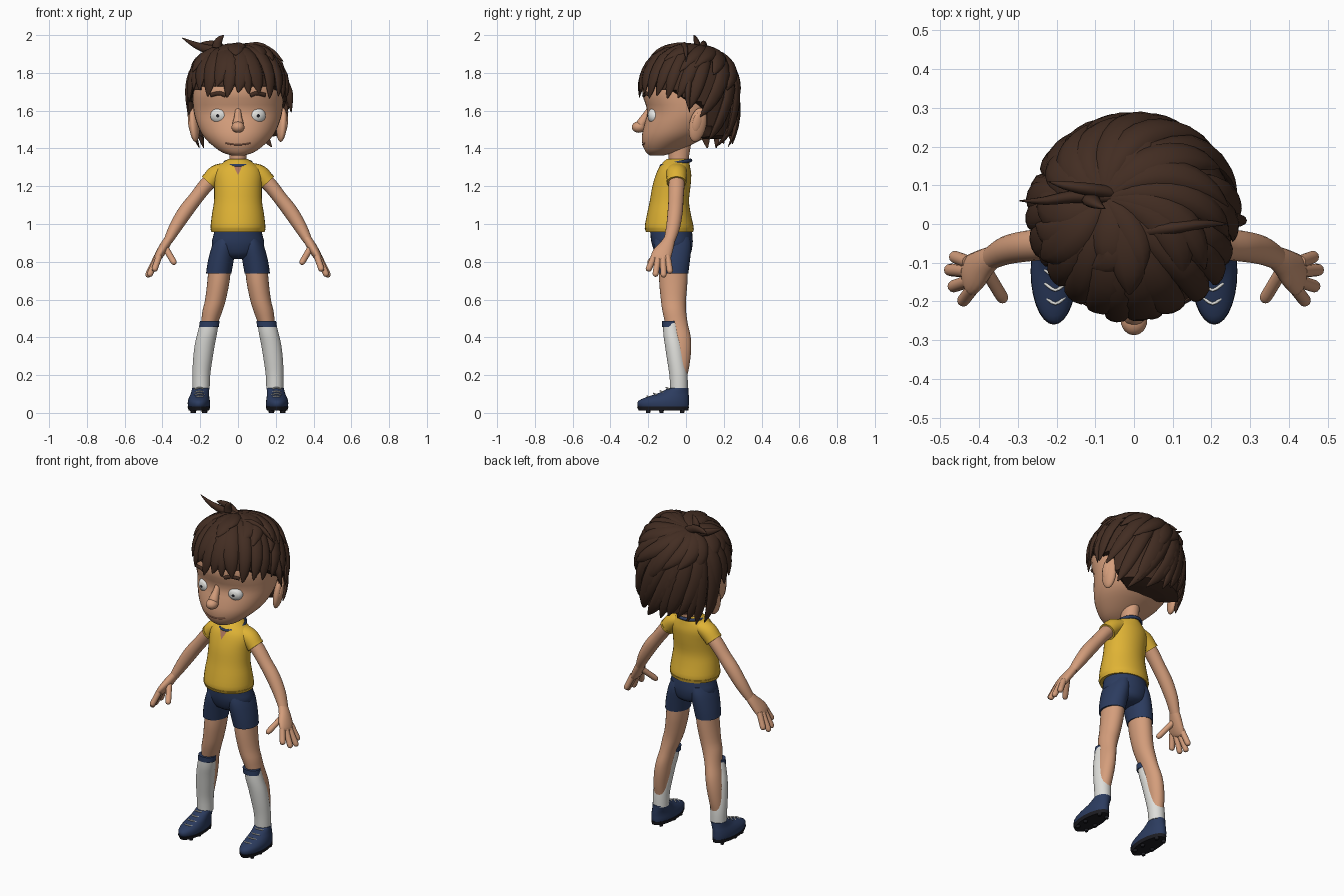
import bpy, bmesh, math, random
from mathutils import Vector, Matrix

random.seed(4)
if "Cube" in bpy.data.objects:
    bpy.data.objects.remove(bpy.data.objects["Cube"], do_unlink=True)


def material(name, r, g, b):
    m = bpy.data.materials.new(name)
    m.use_nodes = True
    m.diffuse_color = (r, g, b, 1)
    m.node_tree.nodes["Principled BSDF"].inputs["Base Color"].default_value = (r, g, b, 1)
    return m


SKIN = material("skin", .66, .34, .2)
HAIR = material("dark brown hair", .055, .026, .016)
YELLOW = material("yellow cloth", .74, .45, .035)
NAVY = material("navy cloth", .025, .045, .115)
WHITE = material("white knit", .72, .72, .69)
EYE = material("eye white", .8, .8, .78)
BLACK = material("black rubber", .012, .012, .016)
LIP = material("lip", .42, .18, .11)
made = []


def finish(name, bm, *mats):
    bmesh.ops.recalc_face_normals(bm, faces=bm.faces[:])
    me = bpy.data.meshes.new(name)
    bm.to_mesh(me)
    bm.free()
    for m in mats:
        me.materials.append(m)
    ob = bpy.data.objects.new(name, me)
    bpy.context.collection.objects.link(ob)
    made.append(ob)
    return ob


def spline(rows, steps):
    """Smooth interpolation through rows of numbers."""
    rows = [Vector(r) for r in rows]
    out = []
    for i in range(len(rows) - 1):
        a, b = rows[max(i - 1, 0)], rows[i]
        c, d = rows[i + 1], rows[min(i + 2, len(rows) - 1)]
        for k in range(steps):
            t = k / steps
            out.append(b + (c - a) * (t / 2) + (2 * a - 5 * b + 4 * c - d) * (t * t / 2)
                       + (3 * b - a - 3 * c + d) * (t ** 3 / 2))
    return out + [rows[-1]]


def skin_rings(name, rings, mat):
    bm = bmesh.new()
    rows = [[bm.verts.new(p) for p in ring] for ring in rings]
    n = len(rows[0])
    for a, b in zip(rows, rows[1:]):
        for i in range(n):
            bm.faces.new((a[i], a[(i + 1) % n], b[(i + 1) % n], b[i]))
    bm.faces.new(rows[0])
    bm.faces.new(rows[-1])
    return finish(name, bm, mat)


def ring(c, u, v, n):
    return [c + u * math.cos(math.tau * i / n) + v * math.sin(math.tau * i / n) for i in range(n)]


def loft(name, rows, mat, side=1, n=28, steps=3):
    """Level rings: height, centre x, half width, front y, back y."""
    rings = []
    for z, cx, rx, yf, yb in spline(rows, steps):
        rings.append(ring(Vector((cx * side, (yf + yb) / 2, z)), Vector((rx, 0, 0)),
                          Vector((0, (yb - yf) / 2, 0)), n))
    return skin_rings(name, rings, mat)


def tube(name, rows, mat, up=(0, 1, 0), side=1, n=14, steps=3):
    """Rings square to a path: x, y, z, half width, half depth (towards up)."""
    pts = spline(rows, steps)
    cs = [Vector((p[0] * side, p[1], p[2])) for p in pts]
    rings = []
    for i, c in enumerate(cs):
        t = cs[min(i + 1, len(cs) - 1)] - cs[max(i - 1, 0)]
        u = up(c) if callable(up) else Vector(up)
        s = t.cross(u).normalized()
        d = s.cross(t).normalized()
        rings.append(ring(c, s * max(pts[i][3], .001), d * max(pts[i][4], .001), n))
    return skin_rings(name, rings, mat)


def ball(name, loc, size, mat, tilt=(0, 0, 0), mats=()):
    bm = bmesh.new()
    bmesh.ops.create_uvsphere(bm, u_segments=24, v_segments=16, radius=1)
    ob = finish(name, bm, mat, *mats)
    ob.location, ob.scale, ob.rotation_euler = loc, size, tilt
    return ob


# Head
HEAD = [(1.362, 0, .03, -.19, -.12), (1.38, 0, .085, -.212, -.06), (1.42, 0, .14, -.23, .03),
        (1.47, 0, .187, -.233, .12), (1.53, 0, .217, -.22, .17), (1.6, 0, .235, -.205, .2),
        (1.7, 0, .24, -.232, .215), (1.8, 0, .22, -.2, .2), (1.88, 0, .15, -.13, .15),
        (1.92, 0, .04, -.03, .06)]
loft("head", HEAD, SKIN, n=40)


def face_y(x, z):
    z0, _, rx, yf, yb = min(spline(HEAD, 8), key=lambda r: abs(r[0] - z))
    return (yf + yb) / 2 - (yb - yf) / 2 * math.sqrt(max(0, 1 - (x / rx) ** 2))


loft("neck", [(1.24, 0, .06, -.1, .02), (1.32, 0, .046, -.09, .012), (1.44, 0, .05, -.1, .03)], SKIN)
tube("nose", [(0, -.185, 1.62, .014, .014), (0, -.212, 1.57, .02, .022), (0, -.24, 1.525, .03, .026),
              (0, -.235, 1.49, .018, .02)], SKIN)
ball("nose_tip", (0, -.25, 1.513), (.034, .037, .03), SKIN)
mouth = [-.065, -.035, 0, .035, .065]
tube("mouth", [(x, face_y(x, 1.42), 1.42 + x * x * 2, .004, .004) for x in mouth], LIP, n=8)

for s, tag in ((1, "left"), (-1, "right")):
    # Eyes: pupil by closeness to the front pole
    eye = ball(tag + "_eye", (.1 * s, -.163, 1.573), (.047, .044, .04), EYE,
               (math.pi / 2, 0, .2 * s), (BLACK, WHITE))
    for f in eye.data.polygons:
        f.material_index = 1 if f.center.z > .975 else 2 if f.center.z > .86 else 0
    brow = [(.065, 1.68), (.1, 1.692), (.145, 1.682)]
    tube(tag + "_eyebrow", [(x, face_y(x, z) - .004, z, .011, .008) for x, z in brow], HAIR, side=s, n=8)
    ball(tag + "_ear", (.232 * s, .062, 1.525), (.026, .046, .092), SKIN, (-.18, .12 * s, .25 * s))
    ball(tag + "_ear_hollow", (.25 * s, .06, 1.535), (.013, .026, .055), SKIN, (-.18, .12 * s, .25 * s))

# Hair: a fitted cap under swept locks
CENTRE, RX, RY, POW = Vector((0, .015, 1.67)), .258, .25, 2.5
HAIRLINE = [(-1, 1.72), (-.4, 1.7), (-.1, 1.655), (.25, 1.62), (.42, 1.46), (1, 1.45)]


def hair_surface(d):
    h = math.hypot(d.x / RX, d.y / RY)
    v = abs(d.z) / (.262 if d.z > 0 else .42)
    return CENTRE + d * (h ** POW + v ** POW) ** (-1 / POW)


def hairline(t):
    for (a, za), (b, zb) in zip(HAIRLINE, HAIRLINE[1:]):
        if t <= b:
            return za + (zb - za) * (t - a) / (b - a)
    return HAIRLINE[-1][1]


bm = bmesh.new()
bmesh.ops.create_uvsphere(bm, u_segments=48, v_segments=40, radius=1)
for v in bm.verts:
    edge = hairline(v.co.y / max(math.hypot(v.co.x, v.co.y), .001))
    p = hair_surface(v.co)
    if p.z < edge:
        p = Vector((p.x * .75, p.y * .75, edge))
    v.co = p
finish("hair_cap", bm, HAIR)

CROWN = Vector((-.08, .055, .26)).normalized()
SHAPE = [.35, .7, .95, 1, .9, .6, .08]


def lock(name, angle, z, width, thick, lift, sweep):
    dz = z - CENTRE.z
    r = .25 * (1 - abs(dz / (.262 if dz > 0 else .42)) ** POW) ** (1 / POW)
    tip = Vector((r * math.cos(angle), r * math.sin(angle), dz)).normalized()
    across = Vector((-math.sin(angle), math.cos(angle), 0))
    rows = []
    for i, k in enumerate(SHAPE):
        t = .06 + .94 * i / (len(SHAPE) - 1)
        d = (CROWN * (1 - t) + tip * t + across * sweep * math.sin(math.pi * t)).normalized()
        p = hair_surface(d) + d * (lift * t * t)
        rows.append((*p, width * k, thick * k))
    tube(name, rows, HAIR, up=lambda c: c - CENTRE, n=10, steps=2)


for i in range(28):
    a = math.tau * i / 28
    lock(f"hair_edge_lock_{i}", a, hairline(math.sin(a)) + random.uniform(-.05, .015),
         random.uniform(.036, .05), .02, random.uniform(.004, .018), random.uniform(.02, .2))
for i in range(17):
    a = math.tau * (i + random.uniform(.2, .8)) / 17
    z = 1.78 - .09 * math.sin(a) + random.uniform(-.05, .05)
    lock(f"hair_top_lock_{i}", a, z, random.uniform(.04, .056), .024,
         random.uniform(.012, .024), random.uniform(.05, .25))
# Loose tufts at the crown and side
TUFTS = [[(-.06, .07, 1.91), (-.16, .07, 1.925), (-.23, .06, 1.95), (-.295, .06, 1.985)],
         [(-.11, .065, 1.9), (-.11, .06, 1.95), (-.095, .05, 1.98), (-.075, .04, 2.0)],
         [(-.06, .08, 1.91), (-.12, .09, 1.945), (-.18, .1, 1.95), (-.22, .11, 1.945)],
         [(.02, -.02, 1.92), (.1, -.01, 1.94), (.18, 0, 1.91), (.24, 0, 1.86)],
         [(.23, .02, 1.78), (.265, .01, 1.7), (.275, .01, 1.65), (.282, .02, 1.59)]]
for i, path in enumerate(TUFTS):
    tube(f"hair_tuft_{i}", [(*p, r, r * .7) for p, r in zip(path, (.025, .024, .016, .002))], HAIR, n=10)

# Shirt
loft("shirt", [(.962, 0, .138, -.208, .034), (.985, 0, .145, -.218, .04), (1.05, 0, .138, -.207, .026),
               (1.12, 0, .127, -.192, .016), (1.2, 0, .126, -.178, .024), (1.26, 0, .128, -.16, .028),
               (1.3, 0, .112, -.142, .022), (1.33, 0, .072, -.118, .016), (1.345, 0, .05, -.1, .012)],
     YELLOW, n=36)
loft("shirt_hem", [(.958, 0, .141, -.212, .038), (.975, 0, .146, -.219, .042)], YELLOW, n=36)
bm = bmesh.new()
rows = [ring(Vector((math.cos(a), math.sin(a), 0)), Vector((math.cos(a), math.sin(a), 0)) * .1,
             Vector((0, 0, .12)), 8) for a in [math.tau * i / 32 for i in range(32)]]
vs = [[bm.verts.new(p) for p in r] for r in rows]
for i in range(32):
    a, b = vs[i], vs[(i + 1) % 32]
    for j in range(8):
        bm.faces.new((a[j], a[(j + 1) % 8], b[(j + 1) % 8], b[j]))
collar = finish("collar_trim", bm, NAVY)
collar.location, collar.scale, collar.rotation_euler = (0, -.053, 1.322), (.071, .08, .08), (.19, 0, 0)
bm = bmesh.new()
bm.faces.new([bm.verts.new(p) for p in ((-.022, -.142, 1.305), (.022, -.142, 1.305), (0, -.164, 1.26))])
finish("neck_notch", bm, LIP)

# Shorts seat
loft("shorts_seat", [(.815, 0, .04, -.11, -.02), (.835, 0, .1, -.155, .02), (.89, 0, .138, -.18, .035),
                     (.94, 0, .13, -.188, .034), (.975, 0, .122, -.19, .03)], NAVY, n=32)

for s, tag in ((1, "left"), (-1, "right")):
    # Arm and sleeve
    tube(tag + "_sleeve", [(.07, -.05, 1.285, .04, .055), (.115, -.05, 1.262, .05, .054),
                           (.153, -.05, 1.222, .046, .05)], YELLOW, side=s, n=20)
    tube(tag + "_sleeve_hem", [(.147, -.05, 1.229, .049, .053), (.156, -.05, 1.219, .048, .052)],
         YELLOW, side=s, n=20)
    tube(tag + "_arm", [(.11, -.05, 1.265, .04, .042), (.17, -.05, 1.205, .039, .042),
                        (.225, -.053, 1.135, .037, .04), (.277, -.057, 1.068, .039, .04),
                        (.33, -.068, .985, .034, .037), (.37, -.088, .912, .024, .03)], SKIN, side=s, n=20)
    # Hand
    tube(tag + "_palm", [(.36, -.083, .93, .022, .028), (.385, -.1, .89, .025, .038),
                         (.412, -.125, .845, .024, .052), (.43, -.138, .815, .018, .05),
                         (.436, -.142, .805, .008, .03)], SKIN, side=s, n=18)
    fingers = [((.428, -.098, .83), (.468, -.083, .738)), ((.432, -.122, .82), (.482, -.118, .718)),
               ((.428, -.148, .82), (.472, -.163, .722)), ((.418, -.168, .83), (.445, -.203, .75)),
               ((.385, -.115, .875), (.334, -.2, .788))]
    for i, (a, b) in enumerate(fingers):
        a, b = Vector(a), Vector(b)
        prof = [(0, .017), (.5, .0165), (.85, .016), (.96, .011), (1, .003)]
        tube(f"{tag}_finger_{i}", [(*a.lerp(b, t), r, r) for t, r in prof], SKIN, side=s, n=12)
    # Leg
    loft(tag + "_shorts_leg", [(.738, .102, .067, -.15, .012), (.8, .092, .068, -.16, .02),
                               (.88, .075, .064, -.17, .028), (.93, .066, .05, -.165, .02)], NAVY, s)
    loft(tag + "_leg", [(.8, .095, .06, -.14, .01), (.7, .103, .059, -.142, .008), (.6, .119, .055, -.133, 0),
                        (.54, .135, .053, -.125, 0), (.47, .152, .045, -.11, .01), (.4, .167, .045, -.1, .025),
                        (.33, .178, .045, -.09, .027), (.25, .188, .04, -.075, .018),
                        (.18, .193, .036, -.07, .004), (.1, .195, .034, -.07, 0)], SKIN, s)
    # Sock
    loft(tag + "_sock", [(.125, .195, .045, -.083, .01), (.2, .194, .047, -.088, .008),
                         (.28, .187, .051, -.1, -.002), (.36, .176, .053, -.112, -.012),
                         (.42, .163, .052, -.12, -.025), (.475, .153, .049, -.122, -.035)], WHITE, s)
    loft(tag + "_sock_band", [(.456, .153, .052, -.127, -.04), (.487, .15, .052, -.127, -.04)], NAVY, s)
    # Boot
    loft(tag + "_boot", [(.028, .207, .056, -.25, .013), (.045, .207, .059, -.258, .015),
                         (.065, .207, .058, -.25, .015), (.085, .205, .053, -.205, .015),
                         (.105, .201, .048, -.145, .014), (.133, .197, .045, -.09, .013)], NAVY, s)
    loft(tag + "_sole", [(.013, .207, .054, -.25, .012), (.033, .207, .06, -.26, .016)], BLACK, s)
    for i, (dx, y) in enumerate([(-.03, -.2), (.03, -.2), (-.035, -.13), (.035, -.13), (-.025, -.02), (.025, -.02)]):
        loft(f"{tag}_stud_{i}", [(0, .207 + dx, .009, y - .011, y + .011),
                                 (.02, .207 + dx, .013, y - .015, y + .015)], BLACK, s, 10, 1)
    for i, (y, z) in enumerate([(-.2, .085), (-.165, .099), (-.13, .112), (-.098, .13)]):
        path = [(.177, y + .012, z - .005), (.203, y - .006, z + .004), (.23, y + .012, z - .005)]
        tube(f"{tag}_lace_{i}", [(*p, .004, .004) for p in path], WHITE, (0, 0, 1), s, 8)

# Smooth shading with crisp rims
bpy.ops.object.select_all(action='DESELECT')
for ob in made:
    ob.select_set(True)
bpy.context.view_layer.objects.active = made[0]
bpy.ops.object.shade_smooth_by_angle(angle=math.radians(50))
